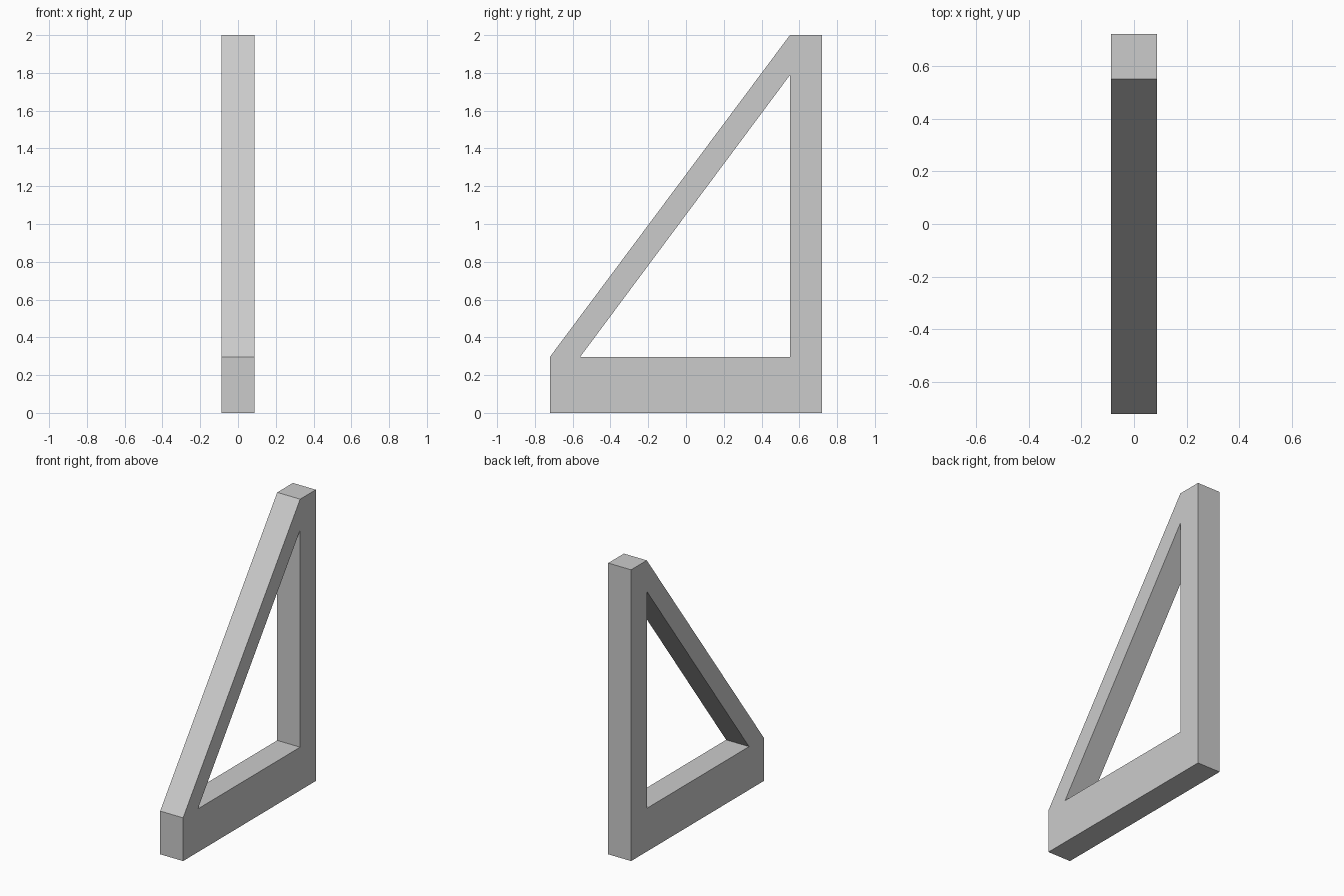
import bpy
import bmesh

if "Cube" in bpy.data.objects:
    bpy.data.objects.remove(bpy.data.objects["Cube"])

HALF_WIDTH = 0.087

# Side profile (y, z): outer outline, then the triangular opening
PROFILE = [
    (-0.72, 0.0), (0.72, 0.0), (0.72, 2.0), (0.55, 2.0), (-0.72, 0.297),
    (-0.56, 0.297), (0.55, 0.297), (0.55, 1.788),
]
# Base rail, upright post and sloping brace, sharing their corner points
PANELS = [(0, 1, 6, 5, 4), (1, 2, 3, 7, 6), (3, 4, 5, 7)]

bm = bmesh.new()
verts = [bm.verts.new((-HALF_WIDTH, y, z)) for y, z in PROFILE]
faces = [bm.faces.new([verts[i] for i in panel]) for panel in PANELS]

# Extrude the whole frame across its width, keeping the back side closed
result = bmesh.ops.extrude_face_region(bm, geom=faces, use_keep_orig=True)
moved = [v for v in result["geom"] if isinstance(v, bmesh.types.BMVert)]
bmesh.ops.translate(bm, verts=moved, vec=(2 * HALF_WIDTH, 0, 0))
bmesh.ops.recalc_face_normals(bm, faces=bm.faces)

mesh = bpy.data.meshes.new("bracket_frame")
bm.to_mesh(mesh)
bm.free()
bpy.context.collection.objects.link(bpy.data.objects.new("bracket_frame", mesh))
